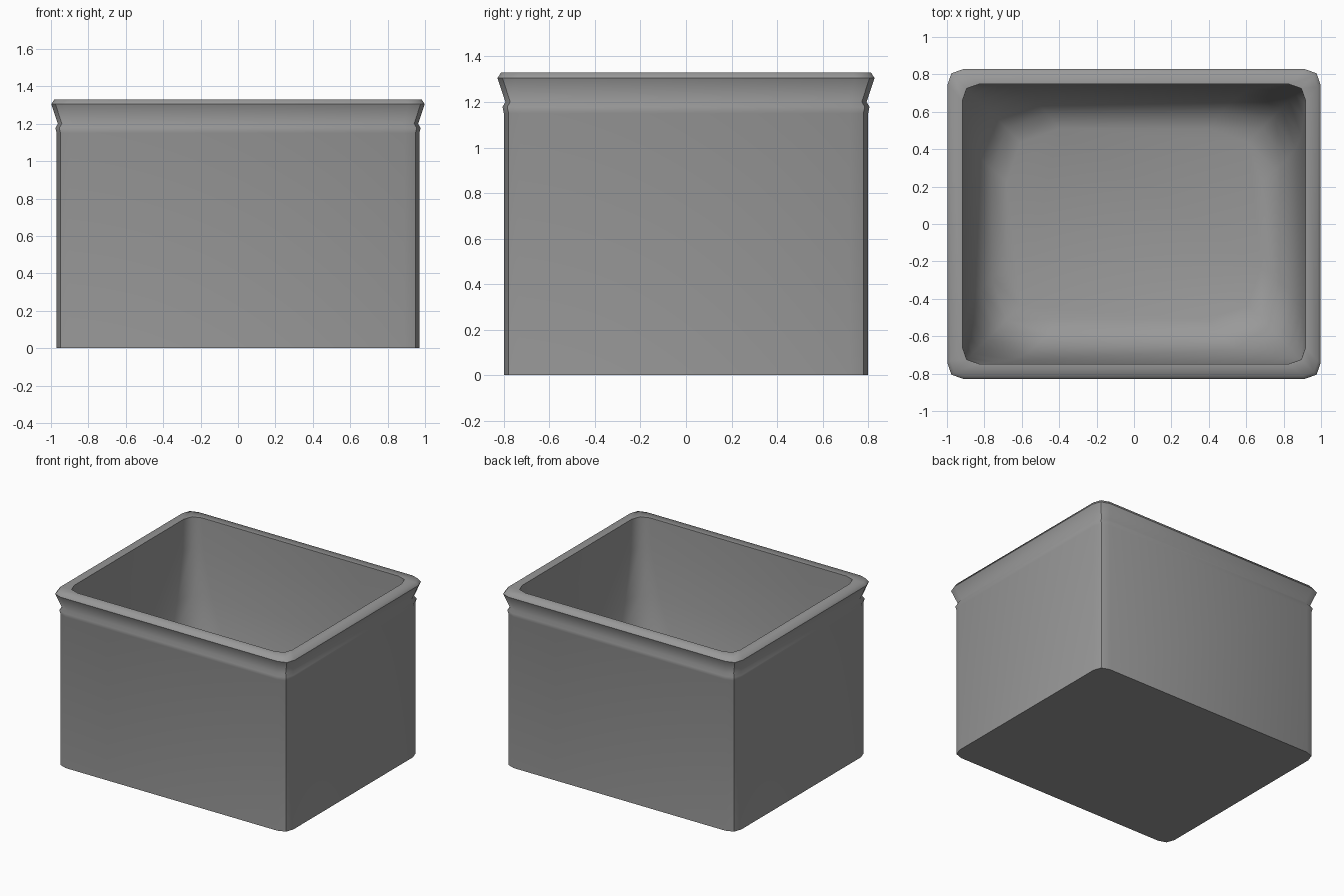
import bpy, bmesh

if "Cube" in bpy.data.objects:
    bpy.data.objects.remove(bpy.data.objects["Cube"])

HX, HY = 0.97, 0.80  # half size of the body


def ring(bm, offset, z, r):
    """Rectangle with two-segment rounded corners, grown by offset."""
    x, y = HX + offset, HY + offset
    q = r * 0.26
    corner = [(x, y - r), (x - q, y - q), (x - r, y)]
    pts = corner
    pts = pts + [(-a, b) for a, b in reversed(corner)]
    pts = pts + [(-a, -b) for a, b in corner]
    pts = pts + [(a, -b) for a, b in reversed(corner)]
    return [bm.verts.new((a, b, z)) for a, b in pts]


# Cross-section of the bin: (offset from body, height, corner radius)
profile = [
    # outer wall, bead and flared rim
    (0.0, 0.0, 0.08), (0.0, 1.15, 0.08), (0.006, 1.178, 0.08),
    (-0.007, 1.20, 0.08), (0.028, 1.305, 0.085), (0.012, 1.33, 0.08),
    # inner wall and rounded floor edge
    (-0.052, 1.33, 0.09), (-0.054, 1.10, 0.10), (-0.062, 0.75, 0.17),
    (-0.075, 0.50, 0.25), (-0.105, 0.30, 0.29), (-0.15, 0.19, 0.30),
    (-0.21, 0.12, 0.30), (-0.29, 0.09, 0.28),
]
RIM_EDGE, INNER_LIP = 4, 6

bm = bmesh.new()
rings = [ring(bm, *p) for p in profile]
for a, b in zip(rings, rings[1:]):
    n = len(a)
    for i in range(n):
        j = (i + 1) % n
        bm.faces.new((a[i], a[j], b[j], b[i]))
bm.faces.new(rings[0])    # underside
bm.faces.new(rings[-1])   # inner floor
bmesh.ops.recalc_face_normals(bm, faces=bm.faces[:])

# Smooth shading, sharp at base, rim, inner lip and outer corners
for f in bm.faces:
    f.smooth = True
for k in (0, RIM_EDGE, INNER_LIP):
    for i in range(12):
        bm.edges.get((rings[k][i], rings[k][(i + 1) % 12])).smooth = False
for k in range(RIM_EDGE):
    for i in (1, 4, 7, 10):
        bm.edges.get((rings[k][i], rings[k + 1][i])).smooth = False

mesh = bpy.data.meshes.new("open_bin")
bm.to_mesh(mesh)
bm.free()
bin_obj = bpy.data.objects.new("open_bin", mesh)
bpy.context.collection.objects.link(bin_obj)

# Dark grey material
grey = bpy.data.materials.new("dark_grey")
grey.diffuse_color = (0.32, 0.32, 0.32, 1)
grey.use_nodes = True
grey.node_tree.nodes["Principled BSDF"].inputs["Base Color"].default_value = grey.diffuse_color
mesh.materials.append(grey)
